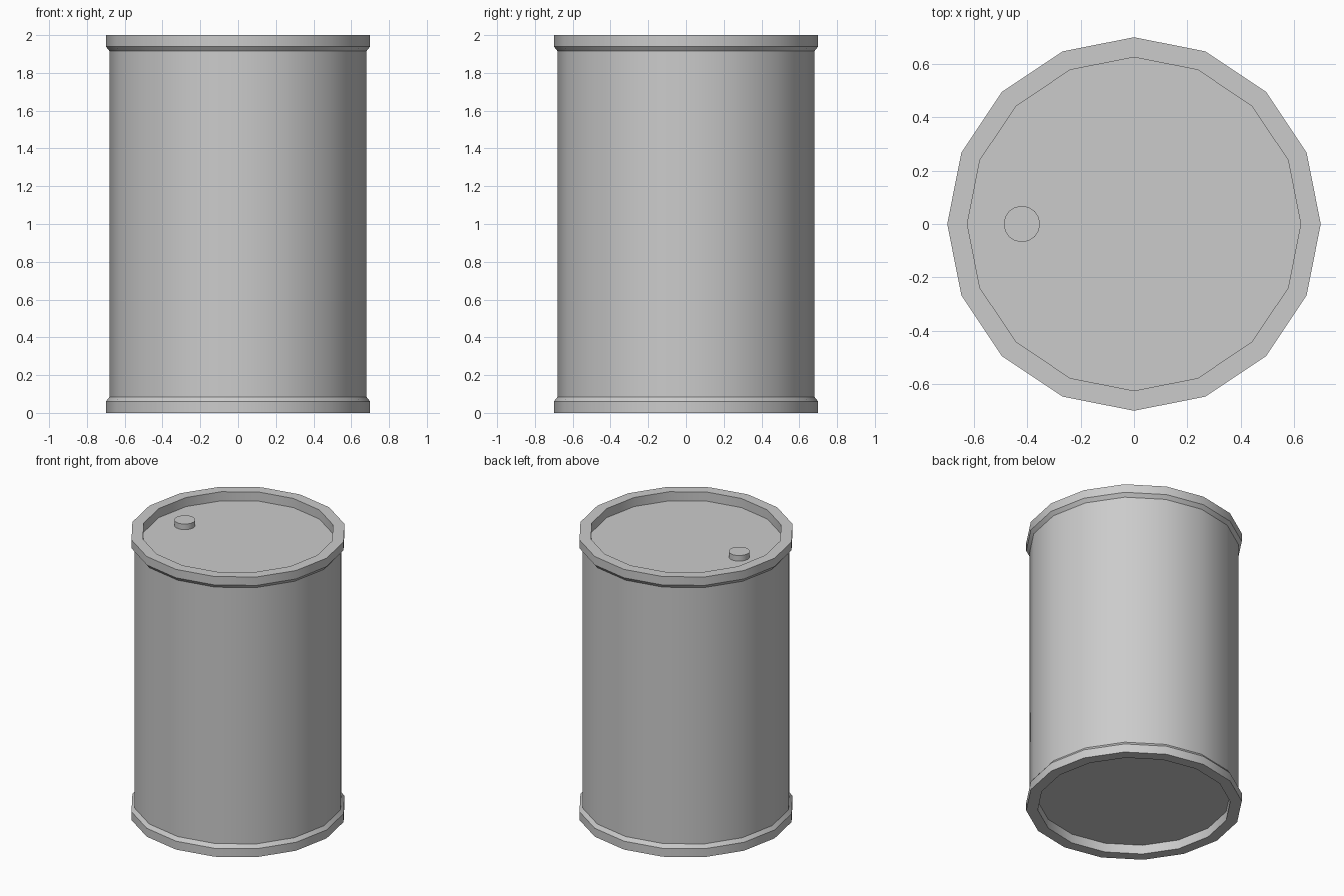
import bpy
import math

cube = bpy.data.objects.get("Cube")
if cube:
    bpy.data.objects.remove(cube, do_unlink=True)

SIDES = 16
HEIGHT = 2.0

# Bare metal colour
metal = bpy.data.materials.new("grey_metal")
metal.use_nodes = True
color = (0.6, 0.6, 0.6, 1)
metal.diffuse_color = color
metal.node_tree.nodes["Principled BSDF"].inputs["Base Color"].default_value = color


def lathe(name, profile, center=(0, 0, 0), sides=SIDES):
    """Revolve (radius, z) points around z, closing both ends with flat discs."""
    verts = [(r * math.cos(math.tau * i / sides), r * math.sin(math.tau * i / sides), z)
             for r, z in profile for i in range(sides)]
    faces = [tuple(range(sides))[::-1],
             tuple(range(len(verts) - sides, len(verts)))]
    for row in range(len(profile) - 1):
        a, b = row * sides, (row + 1) * sides
        for i in range(sides):
            j = (i + 1) % sides
            faces.append((a + i, a + j, b + j, b + i))
    mesh = bpy.data.meshes.new(name)
    mesh.from_pydata(verts, [], faces)
    mesh.materials.append(metal)
    obj = bpy.data.objects.new(name, mesh)
    obj.location = center
    bpy.context.collection.objects.link(obj)
    bpy.ops.object.select_all(action="DESELECT")
    obj.select_set(True)
    bpy.context.view_layer.objects.active = obj
    bpy.ops.object.shade_smooth_by_angle(angle=math.radians(30))
    return obj


# Drum: recessed base, flanged rims with a chamfer, straight wall, recessed lid
RECESS = 0.065
half = [(0.625, RECESS), (0.625, 0), (0.7, 0), (0.7, 0.06), (0.68, 0.085)]
lathe("drum", half + [(r, HEIGHT - z) for r, z in reversed(half)])

# Filler cap on the lid
lid_z = HEIGHT - RECESS
lathe("filler_cap", [(0.068, 0), (0.068, 0.04)], center=(-0.42, 0, lid_z))
